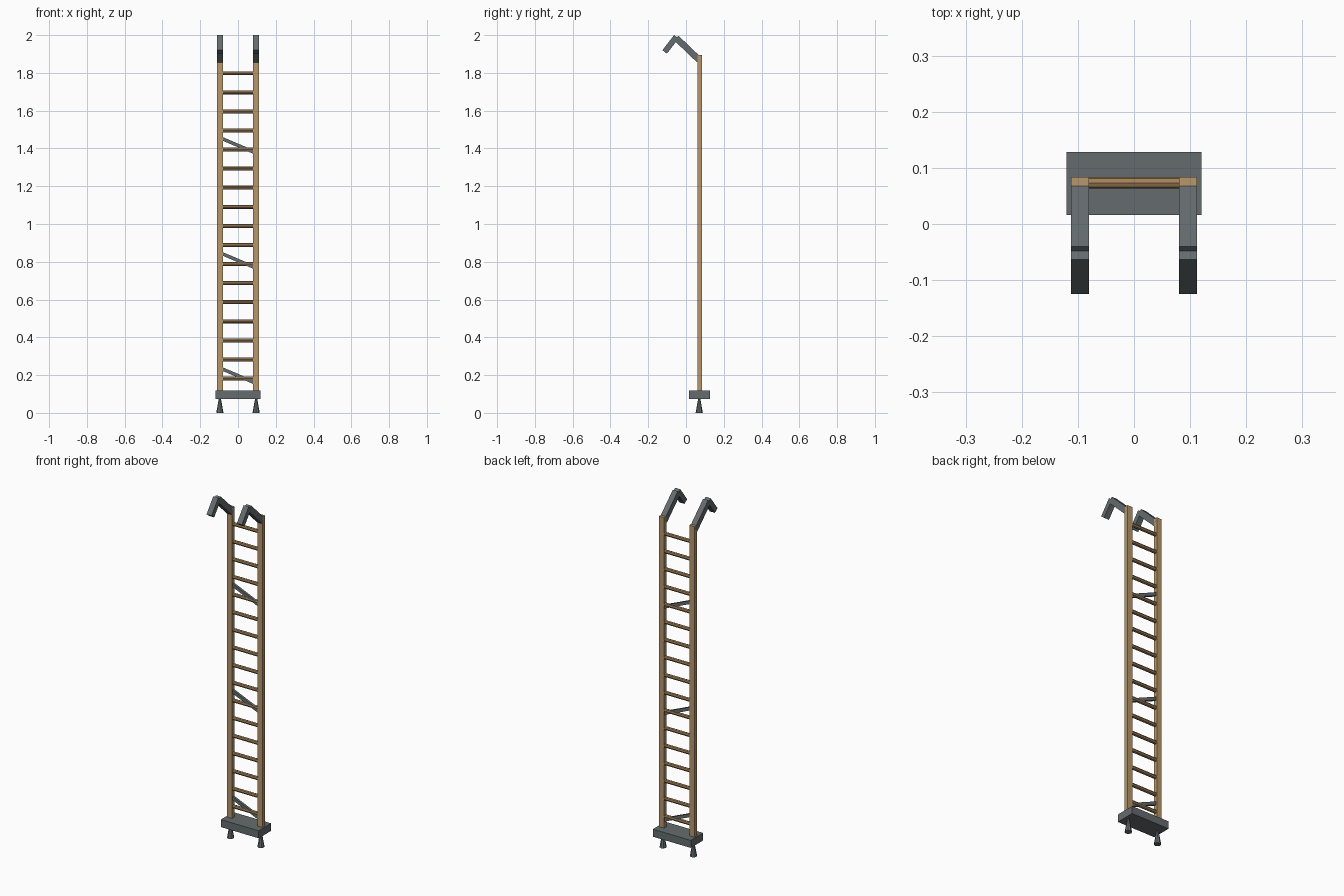
import bpy
import math
from mathutils import Vector

if "Cube" in bpy.data.objects:
    bpy.data.objects.remove(bpy.data.objects["Cube"])


def material(name, rgb):
    m = bpy.data.materials.new(name)
    m.diffuse_color = (*rgb, 1)
    m.use_nodes = True
    m.node_tree.nodes["Principled BSDF"].inputs["Base Color"].default_value = m.diffuse_color
    return m


RAIL_WOOD = material("rail_wood", (0.48, 0.31, 0.15))
RUNG_WOOD = material("rung_wood", (0.36, 0.22, 0.10))
IRON = material("dark_iron", (0.13, 0.15, 0.155))
X, Y = 0.096, 0.072  # rail offset from the middle, ladder plane


def finish(name, mat):
    o = bpy.context.object
    o.name = name
    o.data.materials.append(mat)
    return o


def box(name, center, size, mat):
    bpy.ops.mesh.primitive_cube_add(size=1, location=center)
    o = finish(name, mat)
    o.scale = size
    return o


def bar(name, a, b, width, thick, mat):
    """Flat bar running between the centres of its two ends."""
    a, b = Vector(a), Vector(b)
    d = b - a
    o = box(name, (a + b) / 2, (width, thick, d.length), mat)
    o.rotation_euler = d.to_track_quat('Z', 'Y').to_euler()
    return o


# Base block
box("base_block", (0, Y, 0.096), (0.24, 0.112, 0.043), IRON)

for side, sx in (("left", -1), ("right", 1)):
    x = sx * X
    # Side rail
    box(side + "_rail", (x, Y, 1.0), (0.032, 0.024, 1.788), RAIL_WOOD)

    # Hook: long arm rising forward, short tip dropping down
    for part, (y0, z0), (y1, z1), t in (
            ("arm", (0.070, 1.868), (-0.052, 1.985), 0.034),
            ("tip", (-0.113, 1.911), (-0.051, 1.991), 0.030)):
        o = box(f"{side}_hook_{part}", (x, (y0 + y1) / 2, (z0 + z1) / 2),
                (0.032, t, math.hypot(y1 - y0, z1 - z0)), IRON)
        o.rotation_euler.x = math.atan2(-(y1 - y0), z1 - z0)

    # Spiked foot
    bpy.ops.mesh.primitive_cone_add(vertices=8, radius1=0.019, radius2=0.005,
                                    depth=0.08, location=(x, Y - 0.002, 0.04))
    finish(side + "_foot", IRON)

# Rungs
for i in range(17):
    bpy.ops.mesh.primitive_cylinder_add(
        vertices=8, radius=0.0105, depth=0.17,
        location=(0, 0.0735, 0.182 + i * 0.101),
        rotation=(0, math.pi / 2, 0))
    o = finish(f"rung_{i + 1}", RUNG_WOOD)

# Diagonal braces between the rails
for i, z in enumerate((0.197, 0.807, 1.416)):
    o = box(f"brace_{i + 1}", (0, Y, z), (0.185, 0.014, 0.018), IRON)
    o.rotation_euler.y = math.atan2(0.068, 0.16)
